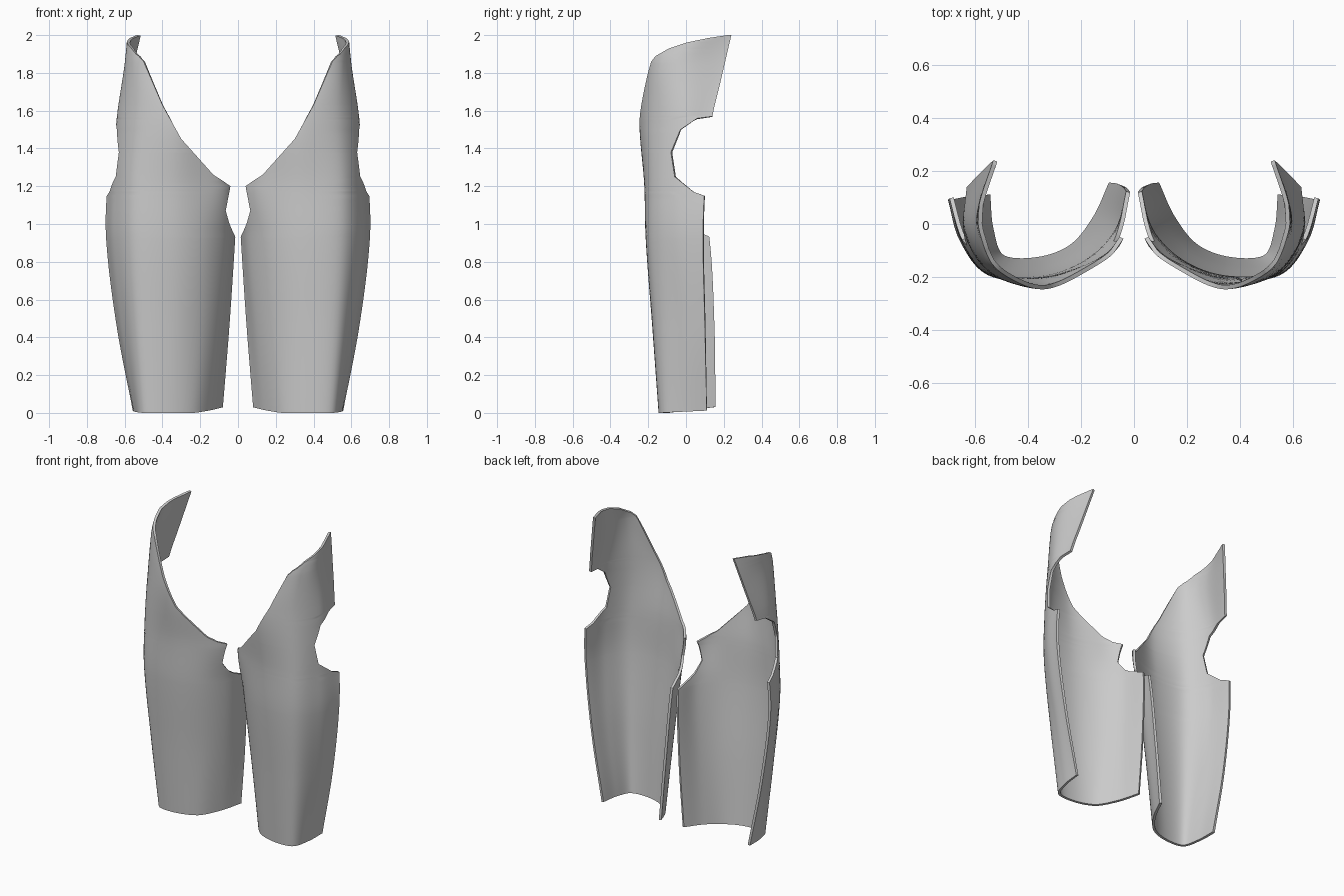
import bpy
import bmesh
import math
from mathutils import Vector

COLUMNS = 44
ROW_STEP = 0.025
THICKNESS = 0.016

# Cross-sections by height: inner rear edge, round the front, to outer rear edge
SECTIONS = [
    (0.0, [(.08, .15), (.14, .02), (.23, -.09), (.36, -.14), (.5, -.13), (.545, -.02), (.557, .11)]),
    (0.45, [(.045, .145), (.1, 0), (.2, -.11), (.35, -.172), (.53, -.16), (.61, -.03), (.642, .1)]),
    (0.92, [(.015, .12), (.06, -.03), (.18, -.15), (.35, -.21), (.55, -.19), (.655, -.06), (.698, .09)]),
    (1.2, [(0, .06), (.06, -.09), (.18, -.17), (.35, -.22), (.55, -.19), (.65, -.06), (.69, .1)]),
    (1.57, [(.05, 0), (.11, -.12), (.22, -.205), (.36, -.245), (.54, -.18), (.635, -.03), (.63, .14)]),
    (1.85, [(.3, -.1), (.36, -.18), (.42, -.2), (.49, -.19), (.56, -.13), (.6, 0), (.565, .21)]),
    (2.0, [(.43, -.05), (.46, -.1), (.5, -.14), (.53, -.13), (.565, -.05), (.585, .06), (.53, .24)]),
]
# Trim lines as (height, position): x of the inner slope, y of the top lip, y of the outer rear edge
SLOPE = [(.93, .015), (1.0, .045), (1.07, .065), (1.2, .04), (1.235, .09),
         (1.26, .13), (1.45, .3), (1.63, .4), (1.86, .5)]
LIP = [(1.86, -.185), (1.89, -.16), (1.93, -.09), (1.96, 0), (1.985, .12), (2.0, .22)]
REAR = [(1.15, .1), (1.17, .04), (1.25, -.06), (1.38, -.08), (1.5, -.03),
        (1.56, .06), (1.57, .14), (2.0, .24)]


def segment(knots, value):
    """Index of the knot interval that holds value."""
    index = 0
    while index < len(knots) - 2 and value > knots[index + 1]:
        index += 1
    return index


def smooth(knots, points, value):
    """Cubic curve through points at uneven knots."""
    def slope(i):
        a, b = max(i - 1, 0), min(i + 1, len(knots) - 1)
        return (points[b] - points[a]) / (knots[b] - knots[a])
    i = segment(knots, value)
    span = knots[i + 1] - knots[i]
    u = (value - knots[i]) / span
    ease = u * u * (3 - 2 * u)
    return (points[i].lerp(points[i + 1], ease)
            + slope(i) * span * u * (1 - u) ** 2
            - slope(i + 1) * span * u * u * (1 - u))


def linear(table, value):
    """Straight-line lookup in a trim table."""
    knots = [row[0] for row in table]
    i = segment(knots, value)
    u = (value - knots[i]) / (knots[i + 1] - knots[i])
    return table[i][1] + u * (table[i + 1][1] - table[i][1])


def section(z):
    """Control points of the cross-section at one height."""
    heights = [row[0] for row in SECTIONS]
    count = len(SECTIONS[0][1])
    return [smooth(heights, [Vector(row[1][i]) for row in SECTIONS], z) for i in range(count)]


def reach(points, axis, target, start):
    """First place along the section, from start, where a coordinate reaches target."""
    knots = range(len(points))
    low, end = start, len(points) - 1
    steps = 150
    previous = low
    for k in range(steps + 1):
        t = low + (end - low) * k / steps
        if smooth(knots, points, t)[axis] >= target:
            break
        previous = t
    else:
        return end
    for _ in range(12):
        middle = (previous + t) / 2
        if smooth(knots, points, middle)[axis] >= target:
            t = middle
        else:
            previous = middle
    return t


def guard_row(z):
    """One trimmed row of points at a height."""
    points = section(z)
    first, last = 0, len(points) - 1
    if z > LIP[0][0]:
        first = reach(points, 1, linear(LIP, z), 3.2)
    elif z > SLOPE[0][0]:
        first = reach(points, 0, linear(SLOPE, z), 0)
    if z > REAR[0][0]:
        last = reach(points, 1, linear(REAR, z), 4)
    row = []
    for c in range(COLUMNS + 1):
        t = first + (last - first) * c / COLUMNS
        p = smooth(range(len(points)), points, t)
        # Hem rises a little towards the two rear edges
        hem = (0.03 * max(0, 1 - t / 2) + 0.012 * max(0, t - 4) / 2) * max(0, 1 - z)
        row.append(Vector((p.x, p.y, z + hem)))
    return row


# Even rows plus a row at every corner of the trim lines
heights = {round(i * ROW_STEP, 4) for i in range(round(SECTIONS[-1][0] / ROW_STEP) + 1)}
heights |= {z for table in (SLOPE, LIP, REAR) for z, _ in table}
rows = [guard_row(z) for z in sorted(heights)]

grey = bpy.data.materials.new("plain light grey")
grey.use_nodes = True
grey.diffuse_color = (0.6, 0.6, 0.6, 1)
grey.node_tree.nodes["Principled BSDF"].inputs["Base Color"].default_value = grey.diffuse_color


def build_guard(name, side):
    """Thin open shell around the front of one thigh."""
    bm = bmesh.new()
    grid = [[bm.verts.new((p.x * side, p.y, p.z)) for p in row] for row in rows]
    for lower, upper in zip(grid, grid[1:]):
        for c in range(COLUMNS):
            face = [lower[c], lower[c + 1], upper[c + 1], upper[c]]
            bm.faces.new(face if side > 0 else face[::-1])
    mesh = bpy.data.meshes.new(name)
    bm.to_mesh(mesh)
    bm.free()
    mesh.materials.append(grey)
    guard = bpy.data.objects.new(name, mesh)
    bpy.context.collection.objects.link(guard)
    shell = guard.modifiers.new("thickness", "SOLIDIFY")
    shell.thickness = THICKNESS
    shell.offset = -1
    bpy.ops.object.select_all(action="DESELECT")
    guard.select_set(True)
    bpy.context.view_layer.objects.active = guard
    bpy.ops.object.modifier_apply(modifier=shell.name)
    bpy.ops.object.shade_smooth_by_angle(angle=math.radians(40))


default_cube = bpy.data.objects.get("Cube")
if default_cube:
    bpy.data.objects.remove(default_cube)
build_guard("left_thigh_guard", 1)
build_guard("right_thigh_guard", -1)
